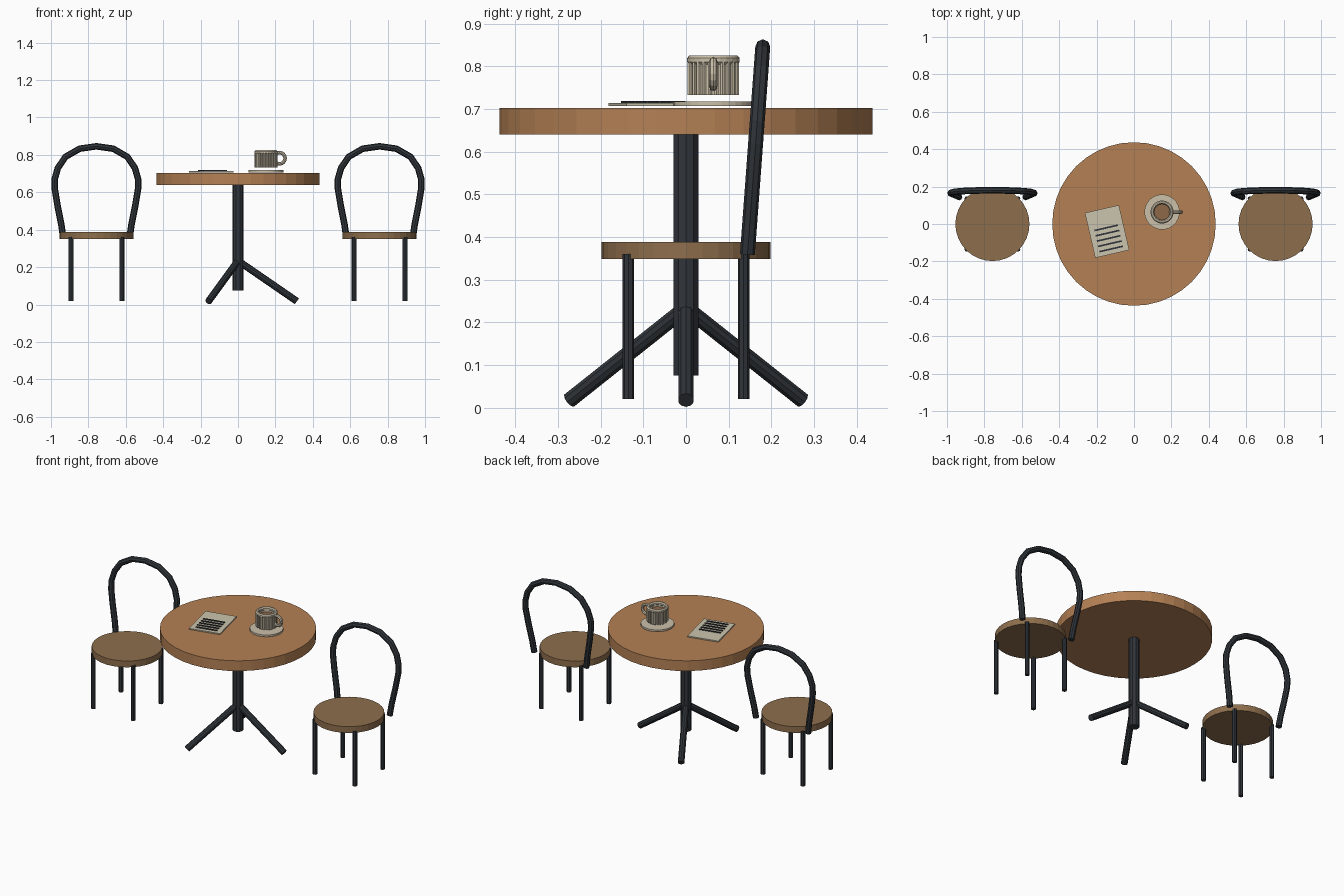
import bpy, bmesh, math
from mathutils import Vector, Matrix

if "Cube" in bpy.data.objects:
    bpy.data.objects.remove(bpy.data.objects["Cube"])


def material(name, rgb):
    m = bpy.data.materials.new(name)
    m.diffuse_color = (*rgb, 1)
    m.use_nodes = True
    m.node_tree.nodes["Principled BSDF"].inputs["Base Color"].default_value = m.diffuse_color
    return m


TABLE_WOOD = material("table wood", (0.46, 0.22, 0.09))
SEAT_WOOD = material("seat wood", (0.27, 0.156, 0.073))
METAL = material("dark metal", (0.030, 0.036, 0.043))
CERAMIC = material("cream ceramic", (0.60, 0.53, 0.40))
PAPER = material("paper", (0.60, 0.55, 0.42))
COFFEE = material("coffee", (0.27, 0.14, 0.065))


def finish(name, bm, mat):
    bmesh.ops.recalc_face_normals(bm, faces=bm.faces)
    me = bpy.data.meshes.new(name)
    bm.to_mesh(me)
    bm.free()
    me.materials.append(mat)
    ob = bpy.data.objects.new(name, me)
    bpy.context.collection.objects.link(ob)
    return ob


def tube(name, points, r, sides, mat, closed=False, side=Vector((0, 1, 0))):
    """Sweep a polygon along a path; side is a vector never parallel to it."""
    bm = bmesh.new()
    pts = [Vector(p) for p in points]
    n = len(pts)
    rings = []
    for i, p in enumerate(pts):
        a = pts[i - 1] if (i or closed) else p
        b = pts[(i + 1) % n] if (i < n - 1 or closed) else p
        t = (b - a).normalized()
        u = side.cross(t).normalized()
        v = t.cross(u)
        rings.append([bm.verts.new(p + r * (math.cos(k) * u + math.sin(k) * v))
                      for k in (math.tau * j / sides for j in range(sides))])
    for i in range(n if closed else n - 1):
        q, s = rings[i], rings[(i + 1) % n]
        for j in range(sides):
            k = (j + 1) % sides
            bm.faces.new((q[j], q[k], s[k], s[j]))
    if not closed:
        bm.faces.new(rings[0])
        bm.faces.new(rings[-1])
    return finish(name, bm, mat)


def disc(name, x, y, z0, z1, r, sides, mat):
    return tube(name, [(x, y, z0), (x, y, z1)], r, sides, mat)


def lathe(name, x, y, profile, sides, mat):
    """Spin a closed (radius, height) profile about a vertical axis."""
    bm = bmesh.new()
    rings = [[bm.verts.new((x + r * math.cos(math.tau * j / sides),
                            y + r * math.sin(math.tau * j / sides), z))
              for j in range(sides)] for r, z in profile]
    for i in range(len(rings)):
        q, s = rings[i - 1], rings[i]
        for j in range(sides):
            k = (j + 1) % sides
            bm.faces.new((q[j], q[k], s[k], s[j]))
    return finish(name, bm, mat)


def box(name, matrix, size, mat):
    bm = bmesh.new()
    bmesh.ops.create_cube(bm, size=1, matrix=matrix @ Matrix.Diagonal((*size, 1)))
    return finish(name, bm, mat)


# Table: round top, post and three splayed feet
disc("table_top", 0, 0, 0.64, 0.703, 0.437, 40, TABLE_WOOD)
disc("table_post", 0, 0, 0.075, 0.645, 0.0305, 10, METAL)
for i in range(3):
    a = math.tau * i / 3
    d = Vector((math.cos(a), math.sin(a), 0))
    tube(f"table_foot_{i + 1}", [(0, 0, 0.234), d * 0.315 + Vector((0, 0, 0.0175))],
         0.019, 10, METAL, side=Vector((-d.y, d.x, 0)))

# Chairs: round seat, four legs, bent hoop back leaning to the rear
half = [(0.178, 0.36), (0.188, 0.43), (0.208, 0.53), (0.223, 0.62), (0.223, 0.67),
        (0.206, 0.73), (0.165, 0.79), (0.09, 0.833), (0, 0.846)]
hoop = half + [(-x, z) for x, z in reversed(half[:-1])]
for label, cx in (("left", -0.757), ("right", 0.757)):
    disc(f"{label}_seat", cx, 0, 0.349, 0.388, 0.198, 32, SEAT_WOOD)
    for i, (sx, sy) in enumerate(((-1, -1), (1, -1), (-1, 1), (1, 1))):
        disc(f"{label}_chair_leg_{i + 1}", cx + sx * 0.136, sy * 0.135,
             0.02, 0.36, 0.0135, 8, METAL)
    tube(f"{label}_chair_back",
         [(cx + x, 0.144 + (z - 0.36) * 0.074, z) for x, z in hoop],
         0.0175, 8, METAL)

# Saucer and ribbed cup
CX, CY = 0.15, 0.064
disc("saucer", CX, CY, 0.707, 0.718, 0.094, 32, CERAMIC)
lathe("cup_body", CX, CY, [(0.001, 0.733), (0.055, 0.733), (0.055, 0.812),
                           (0.045, 0.812), (0.045, 0.745), (0.001, 0.745)], 24, CERAMIC)
lathe("cup_rim", CX, CY,
      [(0.052 + 0.0105 * math.cos(math.tau * (k + 0.5) / 8),
        0.815 + 0.0115 * math.sin(math.tau * (k + 0.5) / 8)) for k in range(8)],
      24, CERAMIC)
for i in range(24):
    a = math.tau * (i + 0.5) / 24
    disc(f"cup_rib_{i + 1}", CX + 0.056 * math.cos(a), CY + 0.056 * math.sin(a),
         0.733, 0.812, 0.0055, 6, CERAMIC)
disc("coffee", CX, CY, 0.744, 0.797, 0.0455, 24, COFFEE)
tube("cup_handle",
     [(0.222 + 0.03 * math.cos(k), CY, 0.782 + 0.03 * math.sin(k))
      for k in (math.tau * j / 16 for j in range(16))],
     0.0095, 8, CERAMIC, closed=True)

# Menu sheet with five printed bars
sheet = Matrix.Translation((-0.144, -0.04, 0.7105)) @ Matrix.Rotation(math.radians(13), 4, 'Z')
box("menu_sheet", sheet, (0.187, 0.247, 0.007), PAPER)
for i in range(5):
    box(f"menu_bar_{i + 1}", sheet @ Matrix.Translation((0, 0.02 - 0.029 * i, 0.0055)),
        (0.13, 0.009, 0.005), METAL)
